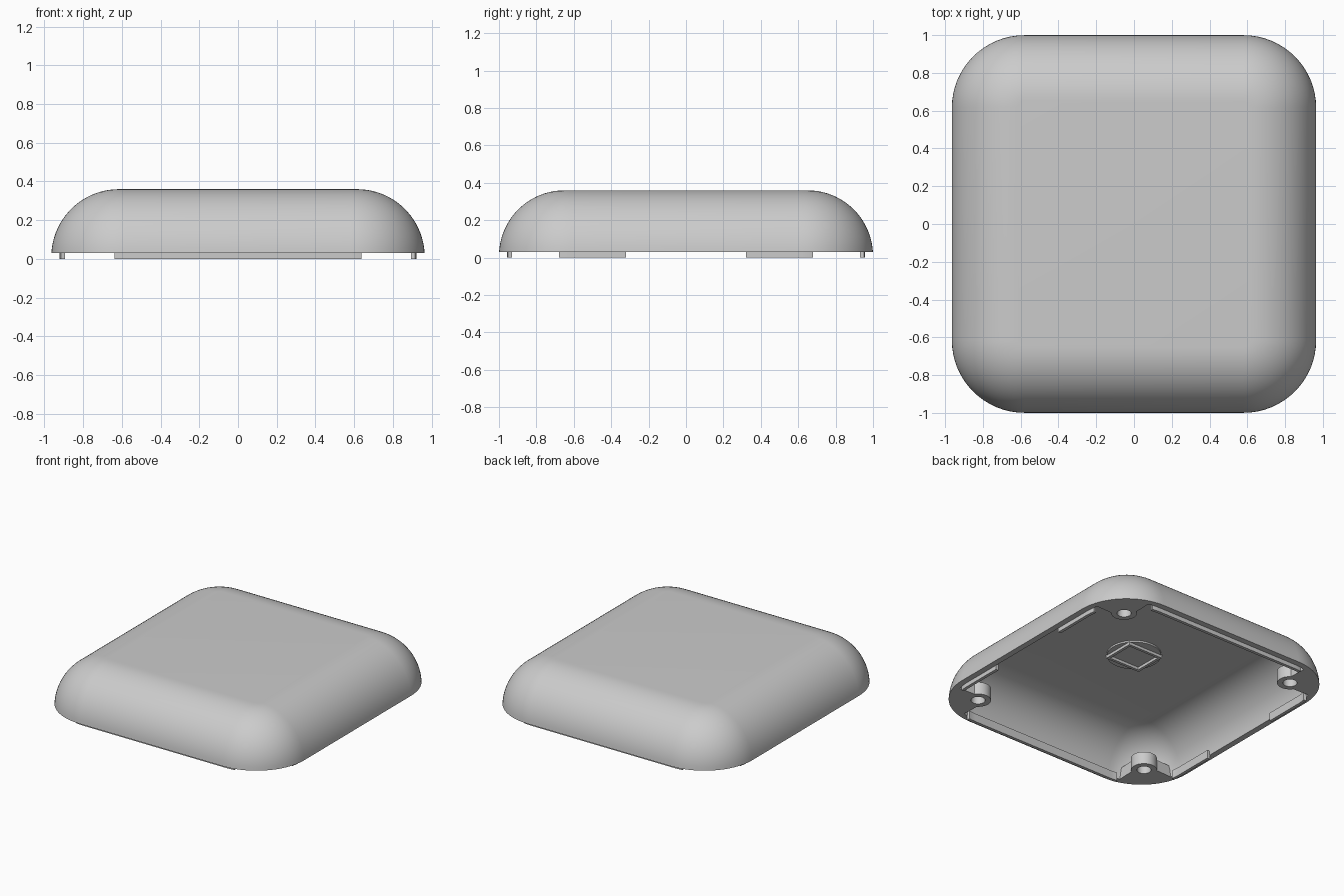
import bpy, bmesh, math

if "Cube" in bpy.data.objects:
    bpy.data.objects.remove(bpy.data.objects["Cube"])

CX, CY = 0.58, 0.615      # corner centres of the rounded plan
SEG = 16

grey = bpy.data.materials.new("light_grey")
grey.diffuse_color = (0.6, 0.6, 0.6, 1)
grey.use_nodes = True
grey.node_tree.nodes["Principled BSDF"].inputs["Base Color"].default_value = grey.diffuse_color


def arc(cx, cy, r, a0, a1, n):
    return [(cx + r * math.cos(math.radians(a0 + (a1 - a0) * i / n)),
             cy + r * math.sin(math.radians(a0 + (a1 - a0) * i / n))) for i in range(n + 1)]


def contour(r):
    pts = []
    for sx, sy, a in ((1, 1, 0), (-1, 1, 90), (-1, -1, 180), (1, -1, 270)):
        pts += arc(sx * CX, sy * CY, r, a, a + 90, SEG)
    return pts


def loft(name, rings, cap=True, closed=False):
    """Skin a list of (outline, z) rings into one object."""
    bm = bmesh.new()
    loops = [[bm.verts.new((x, y, z)) for x, y in pts] for pts, z in rings]
    pairs = list(zip(loops, loops[1:] + (loops[:1] if closed else [])))
    if not closed:
        pairs = pairs[:len(loops) - 1]
    for a, b in pairs:
        n = len(a)
        for i in range(n):
            j = (i + 1) % n
            bm.faces.new((a[i], a[j], b[j], b[i]))
    if cap:
        bm.faces.new(loops[0])
        bm.faces.new(loops[-1])
    bmesh.ops.recalc_face_normals(bm, faces=bm.faces)
    me = bpy.data.meshes.new(name)
    bm.to_mesh(me)
    bm.free()
    me.materials.append(grey)
    ob = bpy.data.objects.new(name, me)
    bpy.context.collection.objects.link(ob)
    bpy.ops.object.select_all(action='DESELECT')
    bpy.context.view_layer.objects.active = ob
    ob.select_set(True)
    bpy.ops.object.shade_smooth_by_angle(angle=math.radians(30))
    return ob


def prism(name, pts, z0, z1):
    return loft(name, [(pts, z0), (pts, z1)])


def tube(name, cx, cy, r_out, r_in, z0, z1):
    o, i = arc(cx, cy, r_out, 0, 348.75, 31), arc(cx, cy, r_in, 0, 348.75, 31)
    return loft(name, [(o, z0), (o, z1), (i, z1), (i, z0)], cap=False, closed=True)


# hollow shell: outer dome, then inner dome, joined by the flat rim
def dome(radius):
    t0 = math.asin(0.02 / radius)
    ts = [t0 + (math.pi / 2 - t0) * k / 20 for k in range(21)]
    return [(contour(0.035 + radius * math.cos(t)), 0.01 + radius * math.sin(t)) for t in ts]


loft("shell", dome(0.35)[::-1] + dome(0.307))

# long lips along the front and back walls
for s, side in ((-1, "front"), (1, "back")):
    edge = []
    for r, rev in ((0.342, 1), (0.32, -1)):
        right = arc(CX, CY, r, 80, 90, 4)
        row = right + [(-x, y) for x, y in right[::-1]]
        edge += row[::rev]
    prism(side + "_lip", [(x, s * y) for x, y in edge], 0, 0.06)

for sx, xn in ((-1, "left"), (1, "right")):
    for sy, yn in ((-1, "front"), (1, "back")):
        tag = yn + "_" + xn
        # short side lips, following the start of the corner curve
        pts = [(CX + 0.342, 0.32)] + arc(CX, CY, 0.342, 0, 11, 4)
        pts += arc(CX, CY, 0.32, 11, 0, 4) + [(CX + 0.32, 0.32)]
        prism(tag + "_side_lip", [(sx * x, sy * y) for x, y in pts], 0, 0.06)
        # screw boss and the web holding it in the corner
        bx, by = 0.715, 0.75
        web = arc(CX, CY, 0.355, 15, 75, 12) + arc(bx, by, 0.07, 135, -45, 12)
        prism(tag + "_boss_web", [(sx * x, sy * y) for x, y in web], 0.03, 0.11)
        tube(tag + "_screw_boss", sx * bx, sy * by, 0.085, 0.047, 0.03, 0.12)

# round pad with a rectangular frame under the ceiling
prism("ceiling_pad", arc(0, 0, 0.18, 0, 352.5, 47), 0.305, 0.325)


def rect(w, h):
    return [(-w, -h), (w, -h), (w, h), (-w, h)]


loft("pad_frame", [(rect(0.14, 0.12), 0.285), (rect(0.14, 0.12), 0.31),
                   (rect(0.12, 0.10), 0.31), (rect(0.12, 0.10), 0.285)], cap=False, closed=True)
